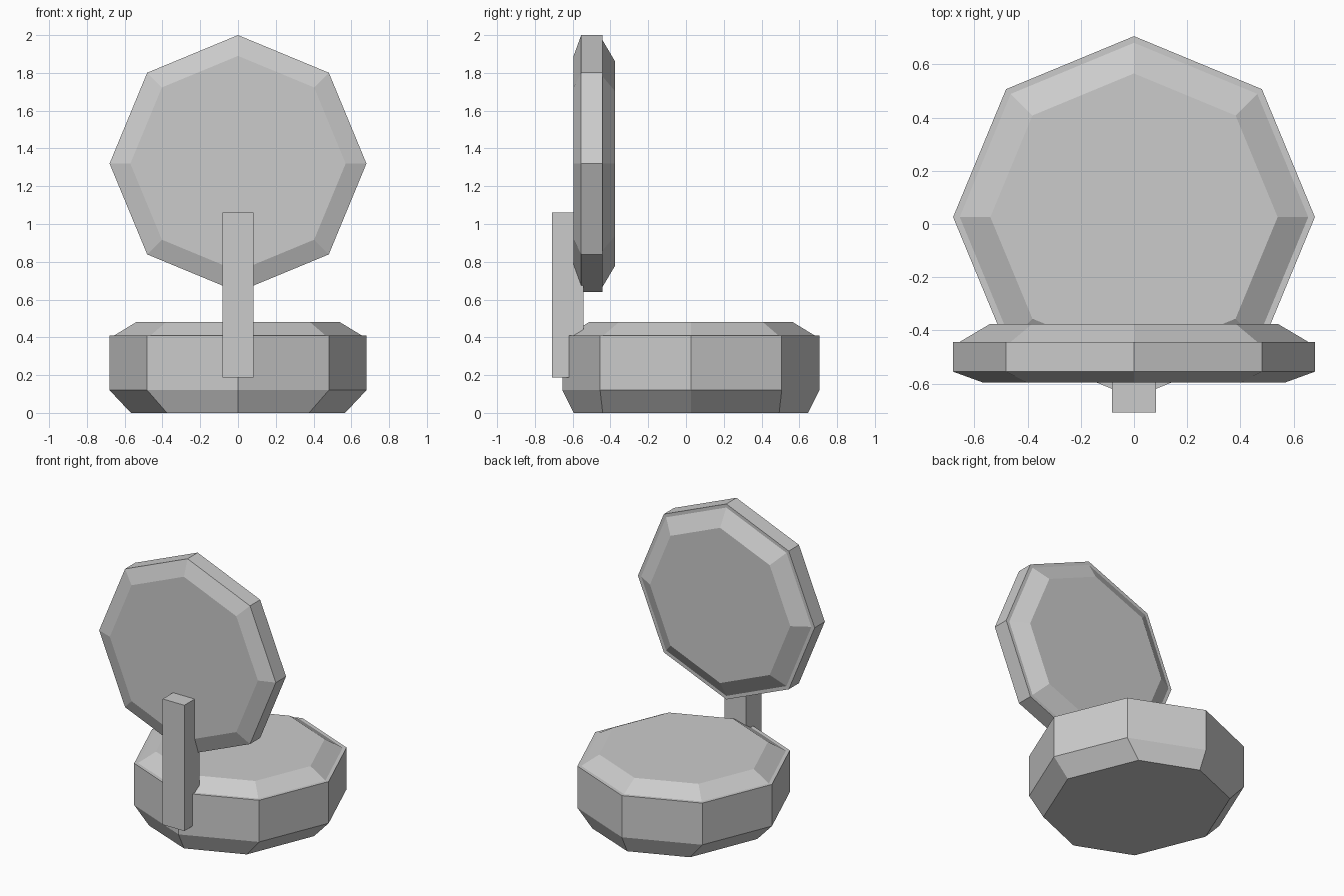
import bpy, bmesh, math
from mathutils import Matrix, Vector

cube = bpy.data.objects.get("Cube")
if cube:
    bpy.data.objects.remove(cube, do_unlink=True)

grey = bpy.data.materials.new("plain grey")
grey.use_nodes = True
grey.diffuse_color = (0.6, 0.6, 0.6, 1)
grey.node_tree.nodes["Principled BSDF"].inputs["Base Color"].default_value = grey.diffuse_color


def finish(name, bm, matrix):
    bmesh.ops.transform(bm, matrix=matrix, verts=bm.verts)
    bmesh.ops.recalc_face_normals(bm, faces=bm.faces)
    mesh = bpy.data.meshes.new(name)
    bm.to_mesh(mesh)
    bm.free()
    mesh.materials.append(grey)
    obj = bpy.data.objects.new(name, mesh)
    bpy.context.collection.objects.link(obj)
    return obj


def octagon(radius):
    """Eight points with corners on the axes."""
    return [(radius * math.cos(i * math.pi / 4), radius * math.sin(i * math.pi / 4))
            for i in range(8)]


def loft(name, rings, matrix):
    """Join a stack of (outline, height) rings and cap both ends."""
    bm = bmesh.new()
    loops = [[bm.verts.new((x, y, z)) for x, y in outline] for outline, z in rings]
    for low, high in zip(loops, loops[1:]):
        for i in range(8):
            j = (i + 1) % 8
            bm.faces.new((low[i], low[j], high[j], high[i]))
    bm.faces.new(loops[0][::-1])
    bm.faces.new(loops[-1])
    return finish(name, bm, matrix)


# Base: the underside is drawn in further at the sides than front and back
side, corner, end = 0.567, (0.376, 0.467), 0.62
cx, cy = corner
underside = [(side, 0), (cx, cy), (0, end), (-cx, cy),
             (-side, 0), (-cx, -cy), (0, -end), (cx, -cy)]
loft("base", [(underside, 0), (octagon(0.68), 0.12), (octagon(0.68), 0.41),
              (octagon(0.655), 0.41), (octagon(0.54), 0.48)],
     Matrix.Translation((0, 0.026, 0)))

# Upright disc: same bevelled octagon, thinner, facing forwards
upright = Matrix.Translation((0, -0.595, 1.32)) @ Matrix.Rotation(-math.pi / 2, 4, "X")
loft("upright_disc", [(octagon(0.57), 0), (octagon(0.68), 0.04), (octagon(0.68), 0.152),
                      (octagon(0.655), 0.152), (octagon(0.54), 0.22)], upright)

# Post joining the base and the disc
bm = bmesh.new()
bmesh.ops.create_cube(bm, size=1)
size = Vector((0.166, 0.166, 0.875))
finish("post", bm, Matrix.Translation((0, -0.626, 0.624)) @ Matrix.Diagonal(size.to_4d()))
